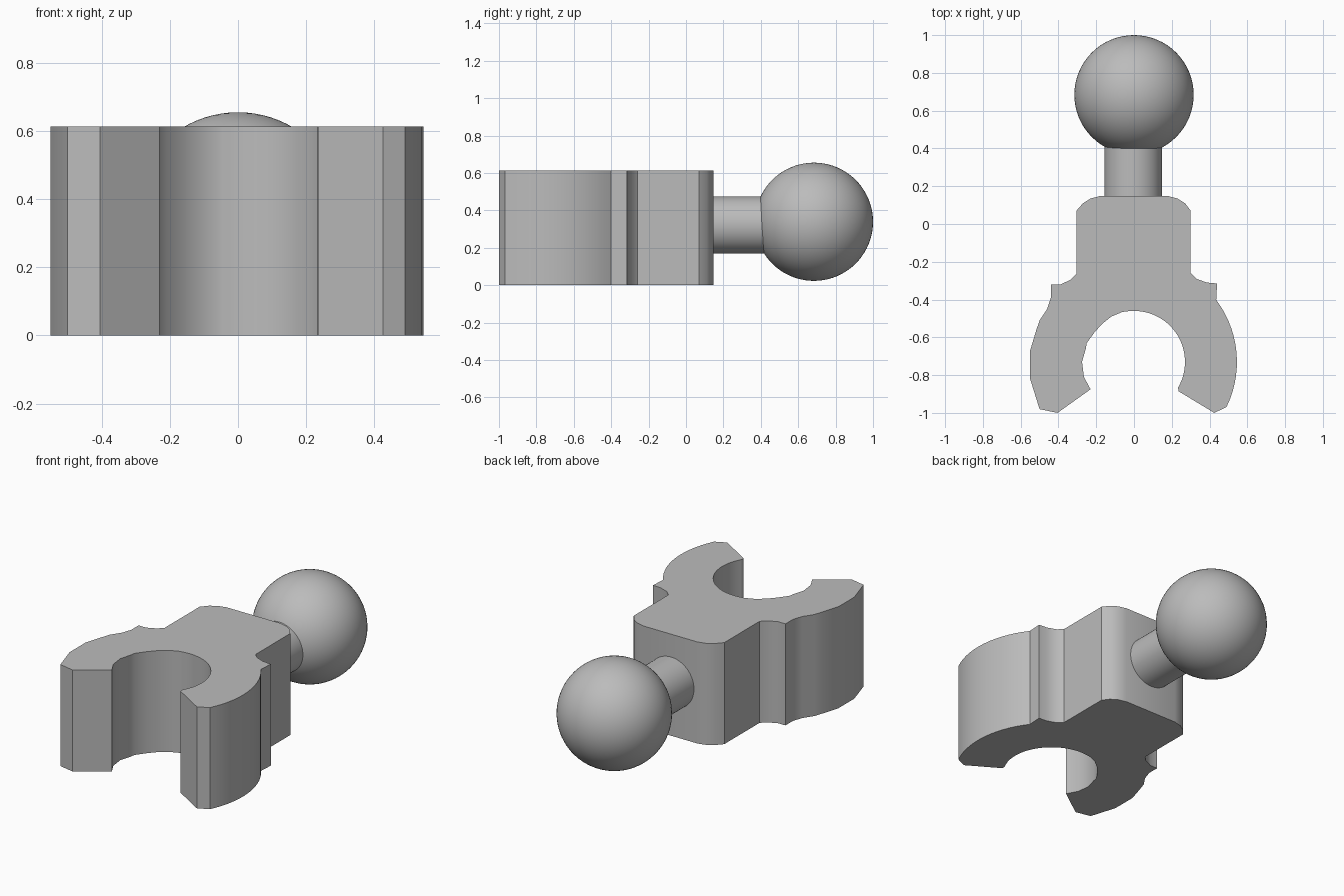
import bpy
import bmesh
from math import cos, sin, radians
from mathutils import Matrix, Vector

default_cube = bpy.data.objects.get("Cube")
if default_cube:
    bpy.data.objects.remove(default_cube, do_unlink=True)

# One plain grey for every part
GREY = (0.5, 0.5, 0.5, 1.0)
grey = bpy.data.materials.new("plain_grey")
grey.use_nodes = True
grey.diffuse_color = GREY
grey.node_tree.nodes["Principled BSDF"].inputs["Base Color"].default_value = GREY

BODY_HEIGHT = 0.613
BORE_CENTRE = (0, -0.73)


def finish(name, bm, sharp_angle):
    """Turn a bmesh into a named, coloured object with smooth shading."""
    bmesh.ops.recalc_face_normals(bm, faces=bm.faces)
    mesh = bpy.data.meshes.new(name)
    bm.to_mesh(mesh)
    bm.free()
    mesh.materials.append(grey)
    part = bpy.data.objects.new(name, mesh)
    bpy.context.collection.objects.link(part)
    bpy.ops.object.select_all(action="DESELECT")
    part.select_set(True)
    bpy.context.view_layer.objects.active = part
    bpy.ops.object.shade_smooth_by_angle(angle=radians(sharp_angle))
    return part


def arc(radius, start, end, steps):
    """Points along an arc around the centre of the clip opening."""
    points = []
    for i in range(steps + 1):
        angle = radians(start + (end - start) * i / steps)
        points.append((BORE_CENTRE[0] + radius * cos(angle),
                       BORE_CENTRE[1] + radius * sin(angle)))
    return points


# Clip body: outline drawn from above, counter-clockwise from the right jaw tip
right_jaw = [(0.235, -0.885), (0.425, -1.0)] + arc(0.545, -26, 37, 14)
right_shoulder = [(0.44, -0.315), (0.385, -0.31), (0.33, -0.29), (0.3, -0.26),
                  (0.3, 0.07), (0.27, 0.11), (0.23, 0.135), (0.18, 0.148)]
left_shoulder = [(-0.18, 0.148), (-0.23, 0.135), (-0.27, 0.11), (-0.305, 0.07),
                 (-0.305, -0.265), (-0.335, -0.295), (-0.39, -0.32), (-0.44, -0.32)]
left_jaw = [(-0.44, -0.39), (-0.46, -0.45), (-0.5, -0.51), (-0.52, -0.57),
            (-0.55, -0.67), (-0.55, -0.82), (-0.5, -0.98), (-0.405, -1.0),
            (-0.23, -0.875)]
left_bore = [(-0.265, -0.81), (-0.275, -0.73), (-0.255, -0.66), (-0.25, -0.63),
             (-0.21, -0.575), (-0.17, -0.53), (-0.12, -0.49), (-0.06, -0.465)]
right_bore = arc(0.27, 100, -30, 28)
outline = right_jaw + right_shoulder + left_shoulder + left_jaw + left_bore + right_bore

bm = bmesh.new()
base = bm.faces.new([bm.verts.new((x, y, 0)) for x, y in outline])
raised = bmesh.ops.extrude_face_region(bm, geom=[base], use_keep_orig=True)
top_verts = [v for v in raised["geom"] if isinstance(v, bmesh.types.BMVert)]
bmesh.ops.translate(bm, verts=top_verts, vec=Vector((0, 0, BODY_HEIGHT)))
finish("clip_body", bm, 28)

# Neck: round post running back from the body into the ball
NECK_START, NECK_END = 0.13, 0.48
bm = bmesh.new()
placement = (Matrix.Translation((-0.004, (NECK_START + NECK_END) / 2, 0.322))
             @ Matrix.Rotation(radians(90), 4, "X"))
bmesh.ops.create_cone(bm, cap_ends=True, segments=64, radius1=0.153, radius2=0.153,
                      depth=NECK_END - NECK_START, matrix=placement)
finish("neck", bm, 40)

# Ball at the back end
bm = bmesh.new()
bmesh.ops.create_uvsphere(bm, u_segments=64, v_segments=40, radius=0.316,
                          matrix=Matrix.Translation((0, 0.684, 0.339)))
finish("ball", bm, 40)
